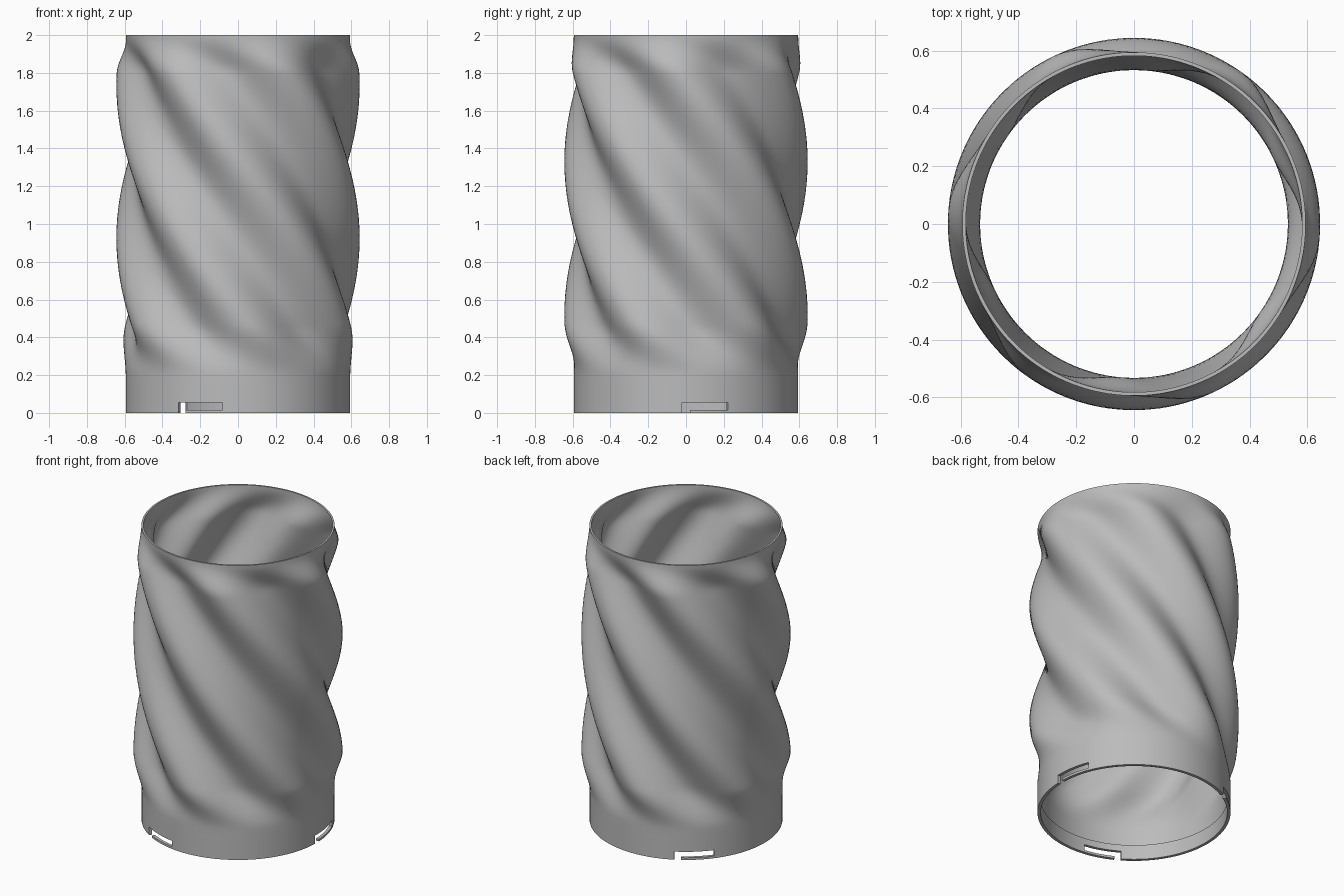
import bpy, bmesh
from math import cos, sin, radians

cube = bpy.data.objects.get("Cube")
if cube:
    bpy.data.objects.remove(cube, do_unlink=True)

HEIGHT, RADIUS, DEPTH = 2.0, 0.594, 0.05
LOBES, SEGMENTS = 6, 180
TWIST = 74.0            # degrees of twist per unit of height
SLOT_LOW, SLOT_TOP, COLLAR = 0.015, 0.055, 0.1


def smoothstep(a, b, t):
    t = min(max((t - a) / (b - a), 0), 1)
    return t * t * (3 - 2 * t)


def outer_radius(angle, z):
    """Round collar and rim, blending into twisted lobes between them."""
    blend = smoothstep(0.2, 0.47, z) * (1 - smoothstep(1.8, HEIGHT, z))
    groove = 180 + (1.33 - z) * TWIST
    return RADIUS - DEPTH * blend * cos(radians(LOBES * (angle - groove)))


def in_slot(angle, z):
    """Three L-shaped bayonet slots: an open entry and a sideways channel."""
    a = (angle + 2) % 120
    return z < SLOT_TOP and (a < 4 or (a < 24 and z > SLOT_LOW))


# Twisted sleeve: outer skin with slot faces left out
levels = [0, SLOT_LOW, SLOT_TOP, COLLAR, COLLAR + 0.003, 0.15]
levels += [0.2 + (HEIGHT - 0.2) * i / 84 for i in range(85)]
step = 360 / SEGMENTS
bm = bmesh.new()
rings = []
for z in levels:
    ring = []
    for i in range(SEGMENTS):
        a = i * step
        r = outer_radius(a, z)
        ring.append(bm.verts.new((r * cos(radians(a)), r * sin(radians(a)), z)))
    rings.append(ring)
for k in range(len(levels) - 1):
    for i in range(SEGMENTS):
        j = (i + 1) % SEGMENTS
        if not in_slot((i + 0.5) * step, (levels[k] + levels[k + 1]) / 2):
            bm.faces.new((rings[k][i], rings[k][j], rings[k + 1][j], rings[k + 1][i]))
bmesh.ops.delete(bm, geom=[v for v in bm.verts if not v.link_faces], context='VERTS')

# Inner skin and edges: extrude inward, thicker at the collar
result = bmesh.ops.extrude_face_region(bm, geom=bm.faces[:], use_keep_orig=True)
for v in result["geom"]:
    if isinstance(v, bmesh.types.BMVert):
        wall = 0.02 if v.co.z <= COLLAR + 0.001 else 0.012
        scale = 1 - wall / v.co.xy.length
        v.co.x *= scale
        v.co.y *= scale
bmesh.ops.recalc_face_normals(bm, faces=bm.faces[:])

mesh = bpy.data.meshes.new("twisted_sleeve")
bm.to_mesh(mesh)
bm.free()
sleeve = bpy.data.objects.new("twisted_sleeve", mesh)
bpy.context.collection.objects.link(sleeve)

# Plain grey material
grey = bpy.data.materials.new("light_grey")
grey.use_nodes = True
colour = (0.5, 0.5, 0.5, 1)
grey.diffuse_color = colour
grey.node_tree.nodes["Principled BSDF"].inputs["Base Color"].default_value = colour
mesh.materials.append(grey)

# Smooth shading with sharp rims
bpy.ops.object.select_all(action='DESELECT')
sleeve.select_set(True)
bpy.context.view_layer.objects.active = sleeve
bpy.ops.object.shade_smooth_by_angle(angle=radians(35))
